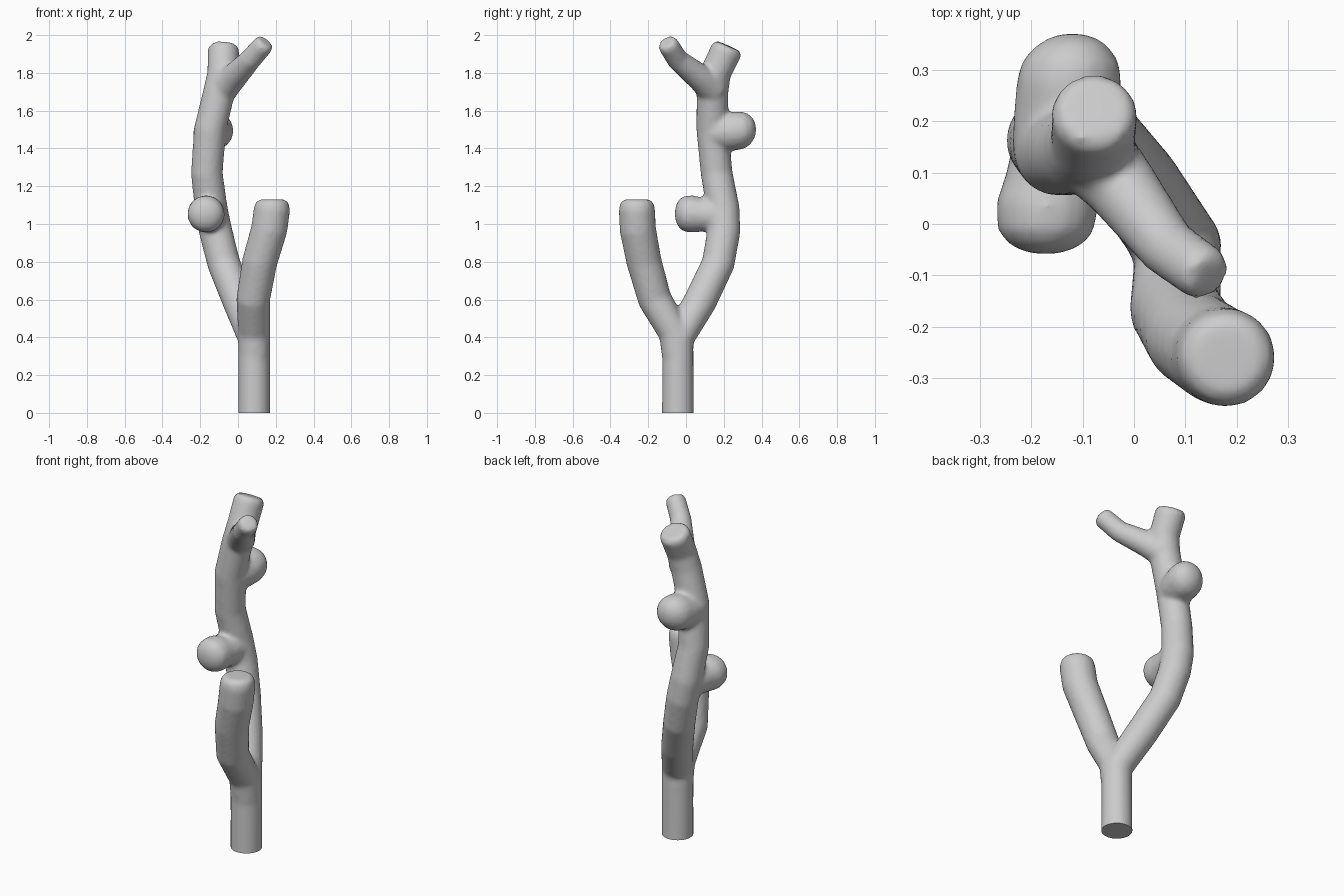
import bpy, bmesh, math
from mathutils import Vector

if "Cube" in bpy.data.objects:
    bpy.data.objects.remove(bpy.data.objects["Cube"])

SIDES = 16
bm = bmesh.new()


def tube(points):
    """Closed round tube through (x, y, z, radius) stations."""
    pos = [Vector(p[:3]) for p in points]
    rings = []
    side = Vector((1, 0, 0))
    for i, c in enumerate(pos):
        t = Vector()
        if i > 0:
            t += (c - pos[i - 1]).normalized()
        if i < len(pos) - 1:
            t += (pos[i + 1] - c).normalized()
        t.normalize()
        side = (side - t * side.dot(t)).normalized()
        up = t.cross(side)
        ring = []
        for k in range(SIDES):
            a = 2 * math.pi * k / SIDES
            ring.append(bm.verts.new(c + points[i][3] * (side * math.cos(a) + up * math.sin(a))))
        rings.append(ring)
    for a, b in zip(rings, rings[1:]):
        for k in range(SIDES):
            n = (k + 1) % SIDES
            bm.faces.new((a[k], a[n], b[n], b[k]))
    bm.faces.new(list(reversed(rings[0])))
    bm.faces.new(rings[-1])


# trunk and main limb
tube([(.085, -.043, -.1, .086), (.085, -.043, .39, .086), (.005, .075, .59, .088),
      (-.075, .17, .79, .088), (-.118, .2, .96, .089), (-.142, .197, 1.08, .088),
      (-.165, .162, 1.27, .085), (-.148, .14, 1.5, .086), (-.1, .14, 1.7, .085),
      (-.08, .157, 1.8, .083), (-.077, .214, 1.92, .085), (-.076, .224, 1.943, .07)])
# front limb
tube([(.085, -.043, .3, .085), (.085, -.06, .42, .085), (.08, -.165, .6, .09),
      (.115, -.222, .8, .094), (.165, -.255, .97, .097), (.18, -.26, 1.08, .097),
      (.182, -.26, 1.115, .088), (.182, -.26, 1.13, .065)])
# thin twig near the top
tube([(-.09, .145, 1.71, .085), (-.03, .08, 1.77, .073), (.065, -.045, 1.87, .058),
      (.135, -.095, 1.95, .056), (.147, -.104, 1.965, .044)])
# lower knot stub
tube([(-.14, .19, 1.05, .088), (-.16, .08, 1.05, .092), (-.17, .03, 1.053, .1),
      (-.172, -.015, 1.055, .094), (-.172, -.042, 1.055, .07), (-.172, -.058, 1.055, .03)])
# upper knot stub
tube([(-.15, .14, 1.48, .09), (-.135, .215, 1.485, .1), (-.125, .28, 1.495, .103),
      (-.12, .32, 1.5, .093), (-.12, .35, 1.5, .068), (-.12, .37, 1.5, .03)])

bmesh.ops.recalc_face_normals(bm, faces=bm.faces)
mesh = bpy.data.meshes.new("branch")
bm.to_mesh(mesh)
bm.free()
branch = bpy.data.objects.new("branch", mesh)
bpy.context.collection.objects.link(branch)
bpy.context.view_layer.objects.active = branch
branch.select_set(True)

# fuse limbs and soften the joints
rm = branch.modifiers.new("fuse", 'REMESH')
rm.mode = 'VOXEL'
rm.voxel_size = 0.012
sm = branch.modifiers.new("soften", 'SMOOTH')
sm.factor = 0.5
sm.iterations = 8
for m in ("fuse", "soften"):
    bpy.ops.object.modifier_apply(modifier=m)

# saw-cut flat base
bm = bmesh.new()
bm.from_mesh(branch.data)
bmesh.ops.bisect_plane(bm, geom=bm.verts[:] + bm.edges[:] + bm.faces[:], dist=1e-5,
                       plane_co=(0, 0, 0), plane_no=(0, 0, 1), clear_inner=True)
bmesh.ops.holes_fill(bm, edges=[e for e in bm.edges if e.is_boundary], sides=0)
bmesh.ops.recalc_face_normals(bm, faces=bm.faces)
bm.to_mesh(branch.data)
bm.free()
bpy.ops.object.shade_smooth_by_angle(angle=math.radians(50))
